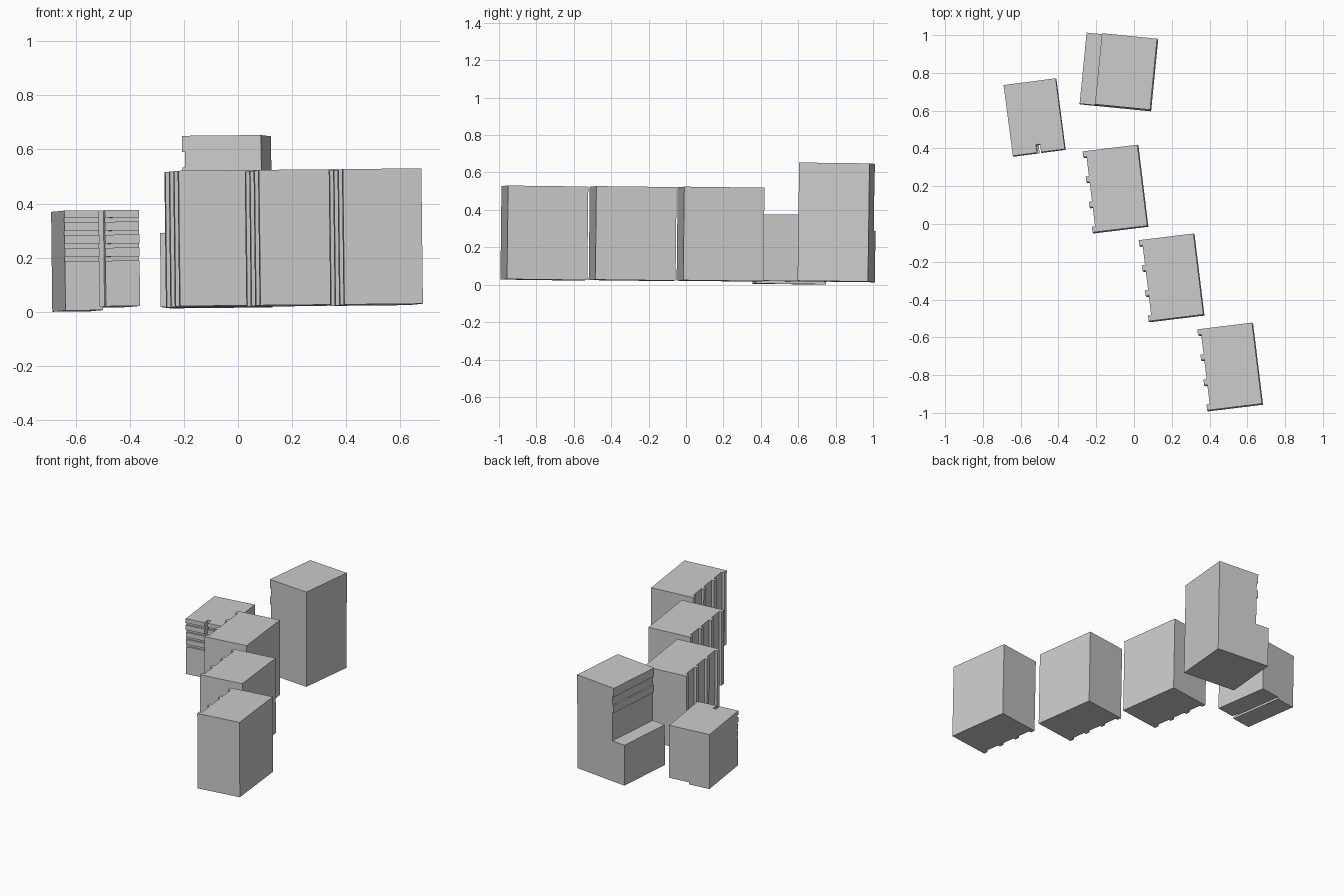
import bpy
import bmesh
from mathutils import Matrix, Vector

default = bpy.data.objects.get("Cube")
if default:
    bpy.data.objects.remove(default, do_unlink=True)

# One plain grey for everything
grey = bpy.data.materials.new("light_grey")
grey.use_nodes = True
grey.diffuse_color = (0.6, 0.6, 0.6, 1)
grey.node_tree.nodes["Principled BSDF"].inputs["Base Color"].default_value = (0.6, 0.6, 0.6, 1)

# Maps a 2D profile plus extrusion distance to local x, y, z
AXES = {
    "z": lambda u, v, t: (u, v, t),
    "y": lambda u, v, t: (u, t, v),
    "x": lambda u, v, t: (t, u, v),
}


def extrude(name, profile, axis, start, end):
    """Extrude a closed 2D profile along one axis."""
    bm = bmesh.new()
    place = AXES[axis]
    face = bm.faces.new([bm.verts.new(place(u, v, start)) for u, v in profile])
    result = bmesh.ops.extrude_face_region(bm, geom=[face])
    moved = [g for g in result["geom"] if isinstance(g, bmesh.types.BMVert)]
    bmesh.ops.translate(bm, verts=moved, vec=Vector(place(0, 0, end - start)))
    bmesh.ops.recalc_face_normals(bm, faces=bm.faces)
    mesh = bpy.data.meshes.new(name)
    bm.to_mesh(mesh)
    bm.free()
    mesh.materials.append(grey)
    obj = bpy.data.objects.new(name, mesh)
    bpy.context.collection.objects.link(obj)
    return obj


def rect(u0, u1, v0, v1):
    return [(u0, v0), (u1, v0), (u1, v1), (u0, v1)]


def pose(obj, x, y, z, turn):
    """Stand a block on the gently sloping site."""
    obj.location = (x, y, z)
    obj.rotation_euler = (-0.0125, -0.01, turn)


# Three ribbed blocks: four vertical ribs on the -x side
W, D, RIB, DEEP = 0.146, 0.216, 0.03, 0.017
ribbed = [(W, D), (W, -D)]
pitch = (2 * D - RIB) / 3
for i in range(4):
    y = -D + i * pitch
    if i:
        ribbed.append((-W + DEEP, y))
    ribbed += [(-W, y), (-W, y + RIB)]
    if i < 3:
        ribbed.append((-W + DEEP, y + RIB))
spots = {"back": (-0.095, 0.182, 0.02), "middle": (0.202, -0.288, 0.023), "front": (0.512, -0.76, 0.026)}
for label, spot in spots.items():
    block = extrude(f"{label}_ribbed_block", ribbed, "z", 0, 0.5)
    pose(block, *spot, 0.122)

# Tall stepped block with a low wing and horizontal bands on its upper wall
H, TOP, WALL, BAND = 0.189, 0.632, -0.104, 0.01
stepped = [(H, 0), (H, TOP), (WALL, TOP), (WALL, 0.573), (WALL + BAND, 0.573),
           (WALL + BAND, 0.515), (WALL, 0.515), (WALL, 0.465),
           (WALL + BAND, 0.465), (WALL + BAND, 0.273), (-H, 0.273), (-H, 0)]
tall = extrude("tall_stepped_block", stepped, "y", -H, H)
pose(tall, -0.079, 0.803, 0.017, -0.098)

# Low block: grooved front, split by a vertical slot
w, d, h = 0.139, 0.189, 0.355
grooved = [(d, h), (d, 0), (-d, 0)]
for i in range(4):
    z = 0.168 + i * 0.048
    grooved += [(-d, z), (-d + 0.012, z), (-d + 0.012, z + 0.015), (-d, z + 0.015)]
grooved.append((-d, h))
low = extrude("low_grooved_block", grooved, "x", -w, w)
cutter = extrude("slot_cutter", rect(-0.01, 0.012, -d - 0.05, -d + 0.043), "z", -0.05, h + 0.05)
cutter.hide_render = True
cut = low.modifiers.new("slot", "BOOLEAN")
cut.operation = "DIFFERENCE"
cut.solver = "EXACT"
cut.object = cutter
bpy.context.view_layer.update()
final = bpy.data.meshes.new_from_object(low.evaluated_get(bpy.context.evaluated_depsgraph_get()))
low.modifiers.clear()
low.data = final
bpy.data.objects.remove(cutter, do_unlink=True)
pose(low, -0.524, 0.562, 0.018, 0.13)

# Thin footing under half of the low block
footing = extrude("low_block_footing", rect(-w, 0, -d, d), "z", -0.014, 0)
pose(footing, -0.524, 0.562, 0.018, 0.13)
